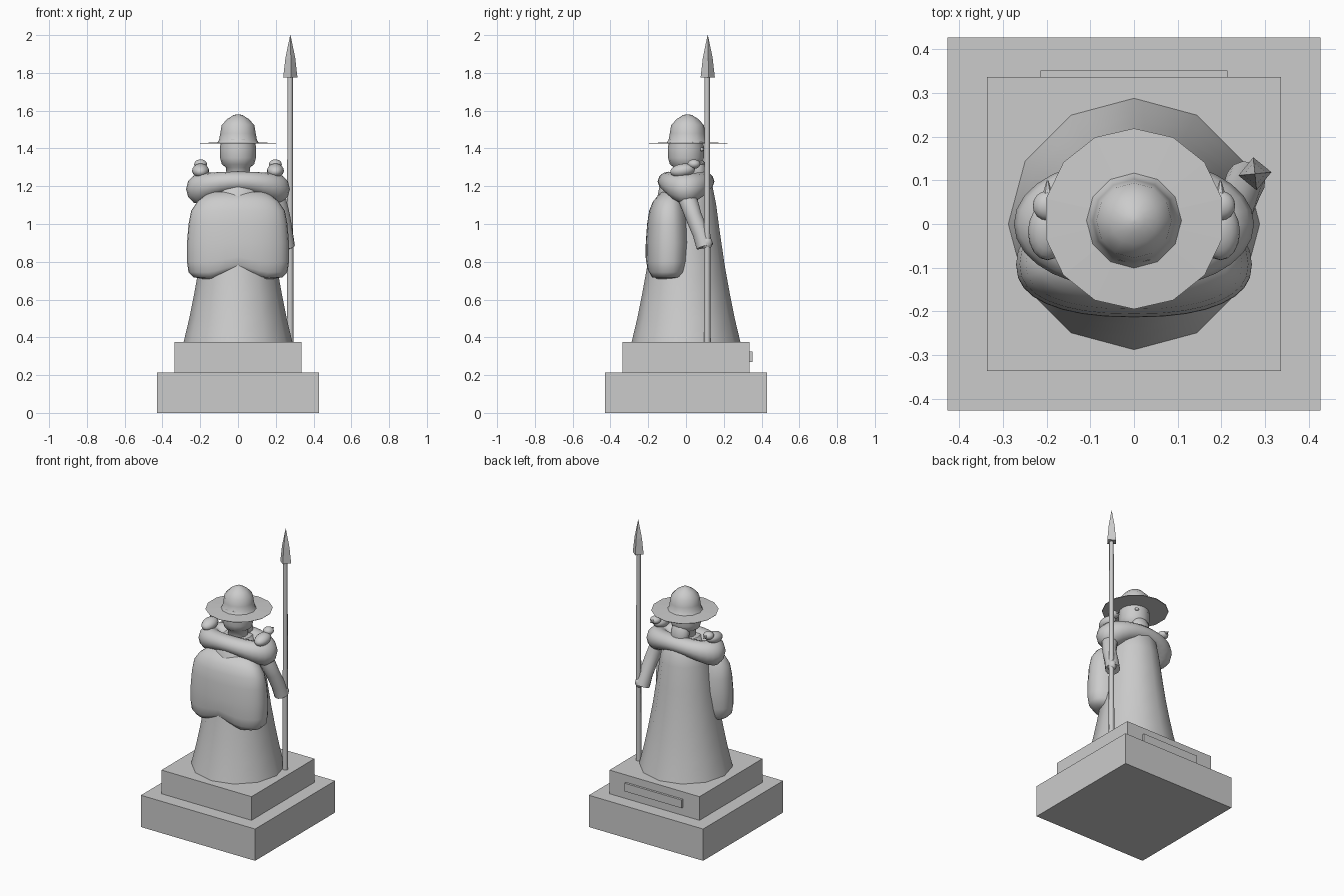
import bpy, bmesh, math
from mathutils import Vector, Matrix

if "Cube" in bpy.data.objects:
    bpy.data.objects.remove(bpy.data.objects["Cube"])


def finish(name, bm, smooth=True, angle=45):
    bmesh.ops.recalc_face_normals(bm, faces=bm.faces)
    me = bpy.data.meshes.new(name)
    bm.to_mesh(me)
    bm.free()
    ob = bpy.data.objects.new(name, me)
    bpy.context.collection.objects.link(ob)
    if smooth:
        for p in me.polygons:
            p.use_smooth = True
        me.set_sharp_from_angle(angle=math.radians(angle))
    return ob


def box(name, x, y, z0, z1, yc=0.0):
    bm = bmesh.new()
    m = Matrix.Translation((0, yc, (z0 + z1) / 2)) @ Matrix.Diagonal((x, y, z1 - z0, 1))
    bmesh.ops.create_cube(bm, size=1, matrix=m)
    return finish(name, bm, False)


def loft(name, rings, smooth=True, angle=45, closed=False):
    """Skin a list of rings; cap the ends unless the rings form a loop."""
    bm = bmesh.new()
    vs = [[bm.verts.new(p) for p in r] for r in rings]
    n = len(vs[0])
    pairs = list(zip(vs, vs[1:])) + ([(vs[-1], vs[0])] if closed else [])
    for a, b in pairs:
        for i in range(n):
            j = (i + 1) % n
            bm.faces.new((a[i], a[j], b[j], b[i]))
    if not closed:
        bm.faces.new(vs[0])
        bm.faces.new(vs[-1])
    return finish(name, bm, smooth, angle)


def lathe(name, profile, sides, cx=0.0, cy=0.0, turn=0.0, **kw):
    rings = [[(cx + r * math.cos(turn + math.tau * i / sides),
               cy + r * math.sin(turn + math.tau * i / sides), z) for i in range(sides)]
             for r, z in profile]
    return loft(name, rings, **kw)


def tube(name, path, sides=12):
    """path holds (point, radius)."""
    pts = [Vector(p) for p, _ in path]
    rings = []
    for k, (p, r) in enumerate(path):
        t = pts[min(k + 1, len(pts) - 1)] - pts[max(k - 1, 0)]
        q = t.to_track_quat('Z', 'Y')
        rings.append([pts[k] + q @ Vector((r * math.cos(math.tau * i / sides),
                                           r * math.sin(math.tau * i / sides), 0)) for i in range(sides)])
    return loft(name, rings)


def ball(name, c, s, tilt=0.0):
    bm = bmesh.new()
    m = Matrix.Translation(c) @ Matrix.Rotation(tilt, 4, 'X') @ Matrix.Diagonal((*s, 1))
    bmesh.ops.create_uvsphere(bm, u_segments=16, v_segments=10, radius=1, matrix=m)
    return finish(name, bm)


# Pedestal and plaque (statue looks towards +y)
box("pedestal_lower", 0.855, 0.855, 0, 0.215)
box("pedestal_upper", 0.674, 0.674, 0.215, 0.375)
box("plaque", 0.428, 0.03, 0.27, 0.325, yc=0.337)

# Robe
lathe("robe", [(0.288, 0.375), (0.258, 0.5), (0.232, 0.63), (0.205, 0.78), (0.18, 0.95),
               (0.16, 1.1), (0.14, 1.2), (0.09, 1.26)], 12)

# Cape: rounded sections with a notch in the lower hem: (z, half width, back y, front y)
cape = [(0.71, 0.19, -0.17, -0.03), (0.718, 0.235, -0.192, 0.0), (0.745, 0.262, -0.207, 0.018),
        (0.8, 0.27, -0.214, 0.027), (0.9, 0.27, -0.213, 0.03), (1.0, 0.262, -0.206, 0.022),
        (1.07, 0.248, -0.195, 0.01), (1.12, 0.215, -0.175, -0.005), (1.17, 0.15, -0.13, -0.02)]
rings = []
for z, a, y0, y1 in cape:
    ring = []
    for i in range(32):
        t = math.tau * i / 32
        c, s = math.cos(t), math.sin(t)
        x = a * math.copysign(abs(c) ** 0.85, c)
        y = (y0 + y1) / 2 + (y1 - y0) / 2 * math.copysign(abs(s) ** 0.85, s)
        lift = 0.05 * max(0, 1 - abs(x) / 0.14) * max(0, (0.9 - z) / 0.19)
        ring.append((x, y, z + lift))
    rings.append(ring)
loft("cape", rings, angle=60)

# Fur collar: oval ring that droops and thickens over the shoulders
rings = []
for i in range(32):
    t = math.tau * i / 32
    c, s = math.cos(t), math.sin(t)
    side = c * c
    r, h = 0.058 + 0.022 * side, 0.052 + 0.031 * side
    zc = 1.225 - 0.04 * side
    rings.append([((0.195 + r * math.cos(u)) * c, (0.092 + r * math.cos(u)) * s, zc + h * math.sin(u))
                  for u in (math.tau * k / 12 for k in range(12))])
loft("collar", rings, closed=True, angle=80)

# Head, beard, eye
lathe("head", [(0.06, 1.26), (0.065, 1.3), (0.085, 1.315), (0.095, 1.35), (0.096, 1.4), (0.09, 1.45)], 16,
      angle=80)
ball("beard", (0, 0.062, 1.29), (0.062, 0.045, 0.085), 0.2)
ball("eye", (0.045, 0.083, 1.395), (0.015, 0.012, 0.01))

# Hat
lathe("hat_brim", [(0.205, 1.425), (0.207, 1.428), (0.1, 1.433)], 14, cy=0.012, turn=math.pi / 2, smooth=False)
lathe("hat_crown", [(0.112, 1.428), (0.1, 1.445), (0.094, 1.48), (0.086, 1.525), (0.055, 1.557),
                    (0.025, 1.576), (0.004, 1.581)], 12, cy=0.008)

# Arm reaching to the spear
tube("arm", [((0.17, 0.0, 1.19), 0.05), ((0.205, 0.01, 1.13), 0.05), ((0.232, 0.04, 1.04), 0.044),
             ((0.247, 0.078, 0.95), 0.044), ((0.256, 0.1, 0.88), 0.046)])
ball("hand", (0.27, 0.108, 0.9), (0.028, 0.032, 0.035))

# Spear
lathe("spear_shaft", [(0.018, 0.375), (0.014, 1.79)], 8, 0.276, 0.112)
lathe("spear_head", [(0.038, 1.775), (0.026, 1.88), (0.001, 2.0)], 4, 0.277, 0.115, turn=0.1, smooth=False)

# Two shoulder birds
for side, x in (("left", -0.198), ("right", 0.198)):
    ball(side + "_bird_body", (x, -0.018, 1.283), (0.045, 0.066, 0.036), 0.15)
    ball(side + "_bird_head", (x, 0.042, 1.317), (0.034, 0.034, 0.025))
    tube(side + "_bird_beak", [((x, 0.065, 1.32), 0.012), ((x, 0.1, 1.318), 0.002)], 6)
